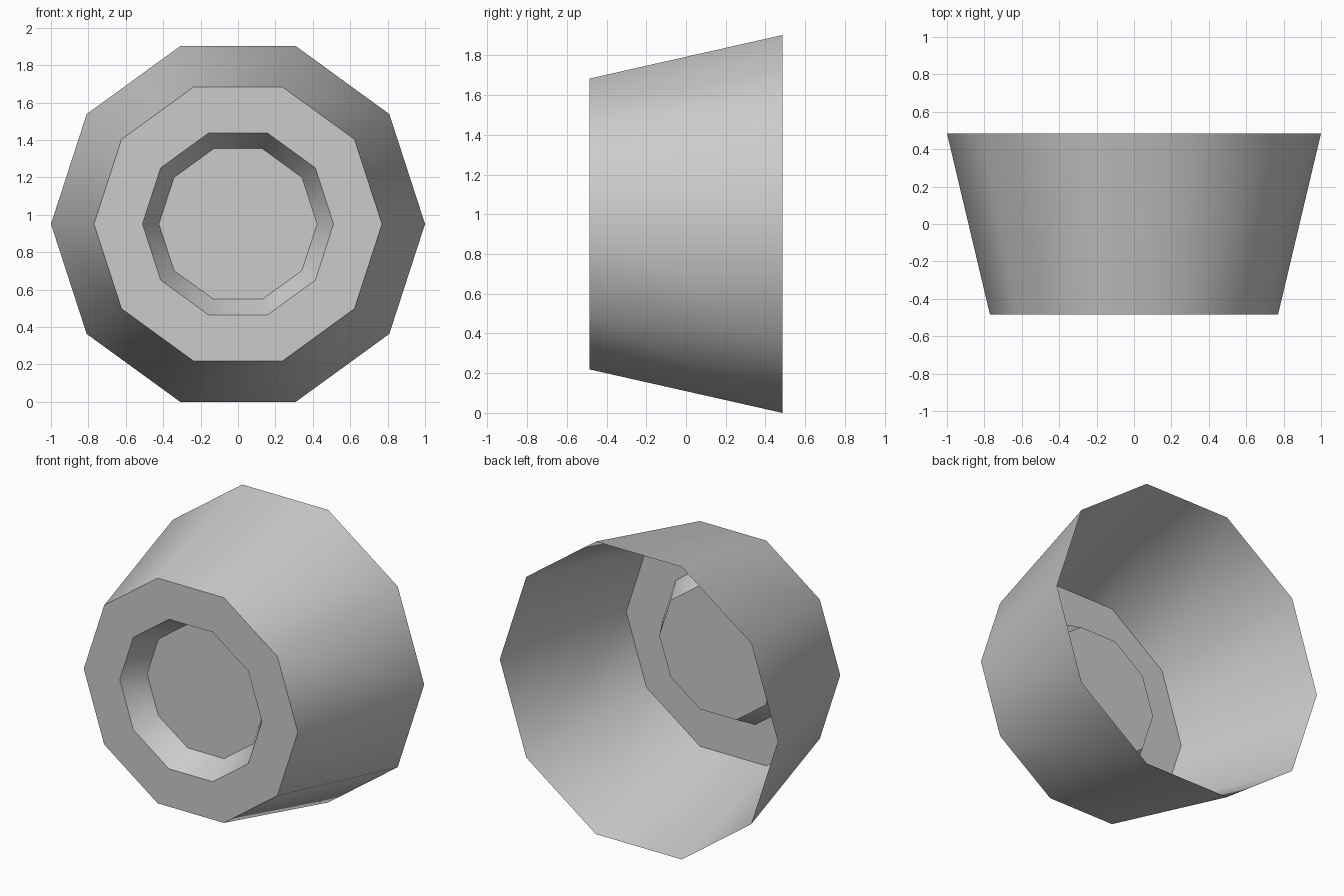
import bpy
import bmesh
from math import cos, sin, radians, tau

cube = bpy.data.objects.get("Cube")
if cube:
    bpy.data.objects.remove(cube, do_unlink=True)

SIDES = 10
CENTER_Z = sin(radians(72))

# Plain grey material
grey = bpy.data.materials.new("plain grey")
grey.use_nodes = True
color = (0.6, 0.6, 0.6, 1)
grey.diffuse_color = color
grey.node_tree.nodes["Principled BSDF"].inputs["Base Color"].default_value = color

# Profile as (radius, y): open back rim, front rim, recess edge, recess floor
profile = [(1.0, 0.485), (0.77, -0.485), (0.511, -0.485), (0.423, -0.33)]

bm = bmesh.new()
rings = []
for radius, y in profile:
    rings.append([bm.verts.new((radius * cos(tau * i / SIDES), y,
                                CENTER_Z + radius * sin(tau * i / SIDES)))
                  for i in range(SIDES)])

# Tapered wall, front ring and recess wall
for a, b in zip(rings, rings[1:]):
    for i in range(SIDES):
        j = (i + 1) % SIDES
        bm.faces.new((a[i], b[i], b[j], a[j]))

# Recess floor
bm.faces.new(rings[-1])
bmesh.ops.recalc_face_normals(bm, faces=bm.faces)

# Make the front faces point forward
bm.faces.ensure_lookup_table()
if bm.faces[-1].normal.y > 0:
    bmesh.ops.reverse_faces(bm, faces=bm.faces)

mesh = bpy.data.meshes.new("tapered_cup")
bm.to_mesh(mesh)
bm.free()
mesh.materials.append(grey)
cup = bpy.data.objects.new("tapered_cup", mesh)
bpy.context.collection.objects.link(cup)

# Smooth round the sides, sharp at the rims
bpy.ops.object.select_all(action="DESELECT")
cup.select_set(True)
bpy.context.view_layer.objects.active = cup
bpy.ops.object.shade_smooth_by_angle(angle=radians(40))
